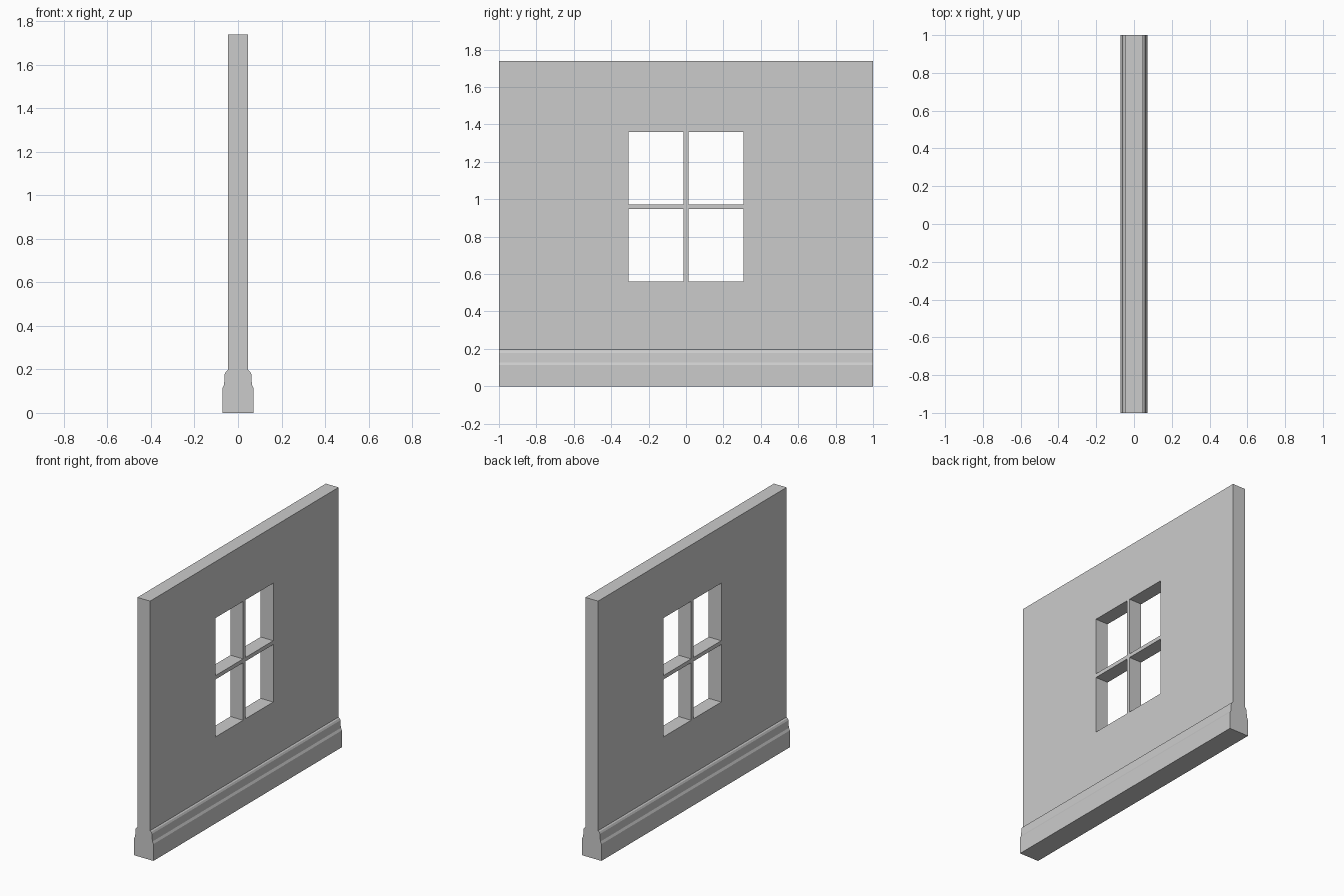
import bpy, bmesh

if "Cube" in bpy.data.objects:
    bpy.data.objects.remove(bpy.data.objects["Cube"])

HEIGHT = 1.738
# Half cross-section (x, z): stepped skirting, then the flat wall
HALF = [(0.072, 0), (0.072, 0.113), (0.064, 0.128), (0.061, 0.178),
        (0.055, 0.19), (0.047, 0.196), (0.047, HEIGHT)]


def mesh_object(name, bm):
    bmesh.ops.recalc_face_normals(bm, faces=bm.faces)
    mesh = bpy.data.meshes.new(name)
    bm.to_mesh(mesh)
    bm.free()
    obj = bpy.data.objects.new(name, mesh)
    bpy.context.collection.objects.link(obj)
    return obj


# Wall with skirting on both sides: mirrored profile extruded along y
bm = bmesh.new()
profile = HALF + [(-x, z) for x, z in reversed(HALF)]
face = bm.faces.new([bm.verts.new((x, -1, z)) for x, z in profile])
ext = bmesh.ops.extrude_face_region(bm, geom=[face])
bmesh.ops.translate(bm, vec=(0, 2, 0),
                    verts=[v for v in ext["geom"] if isinstance(v, bmesh.types.BMVert)])
wall = mesh_object("wall_with_skirting", bm)

# Four pane openings, leaving a full-depth cross of glazing bars
bm = bmesh.new()
for y0, y1 in ((-0.307, -0.013), (0.013, 0.307)):
    for z0, z1 in ((0.561, 0.947), (0.973, 1.359)):
        box = bmesh.ops.create_cube(bm, size=1)["verts"]
        bmesh.ops.scale(bm, vec=(0.4, y1 - y0, z1 - z0), verts=box)
        bmesh.ops.translate(bm, vec=(0, (y0 + y1) / 2, (z0 + z1) / 2), verts=box)
cutter = mesh_object("pane_cutter", bm)
cutter.hide_render = True

cut = wall.modifiers.new("window_panes", "BOOLEAN")
cut.operation = "DIFFERENCE"
cut.solver = "EXACT"
cut.object = cutter
bpy.context.view_layer.objects.active = wall
bpy.ops.object.modifier_apply(modifier=cut.name)
bpy.data.objects.remove(cutter)
